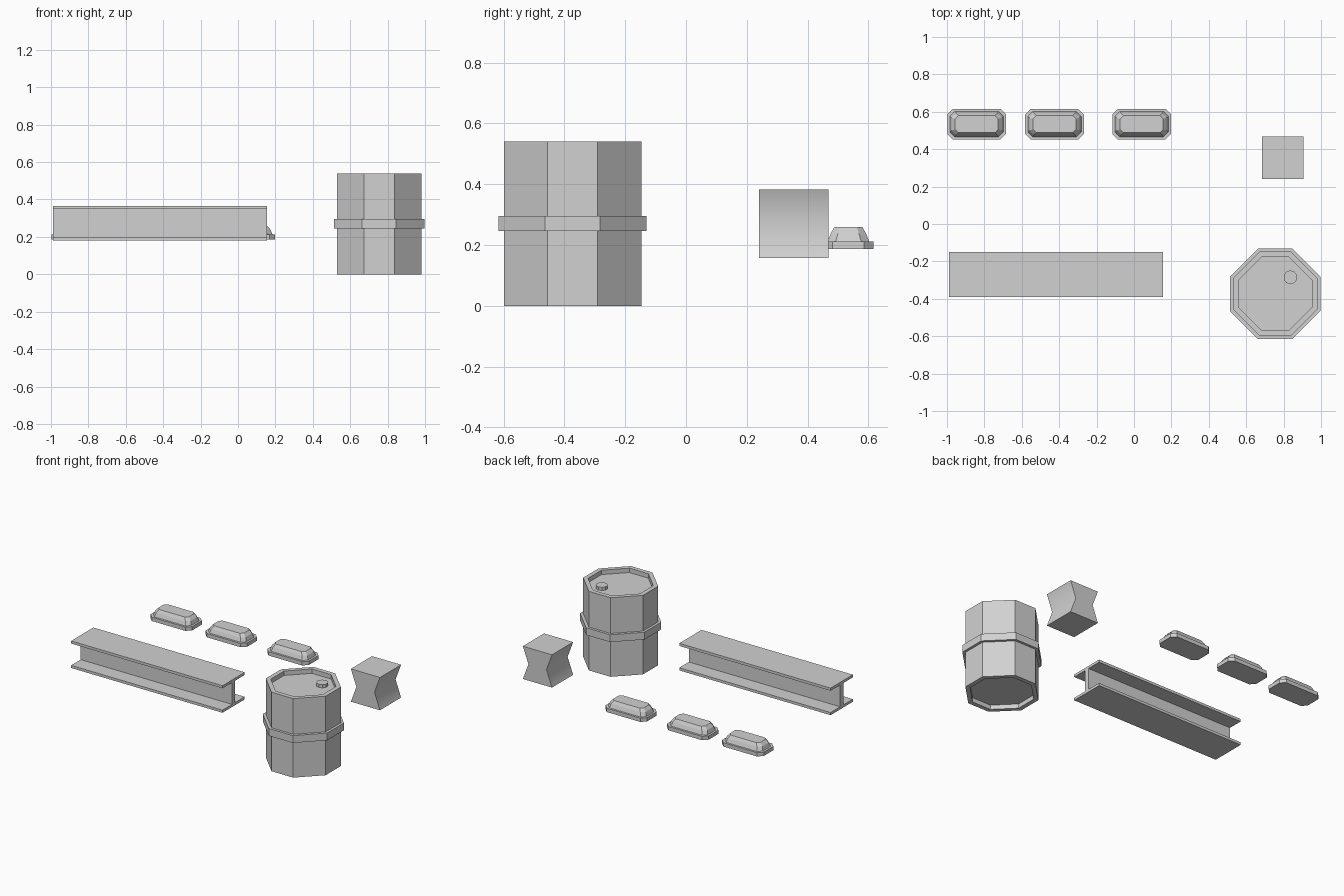
import bpy
import bmesh
from mathutils import Matrix

if "Cube" in bpy.data.objects:
    bpy.data.objects.remove(bpy.data.objects["Cube"])

grey = bpy.data.materials.new("plain grey")
grey.use_nodes = True
COLOUR = (0.64, 0.64, 0.64, 1)
grey.diffuse_color = COLOUR
grey.node_tree.nodes["Principled BSDF"].inputs["Base Color"].default_value = COLOUR


def make_object(name, bm, location):
    bmesh.ops.recalc_face_normals(bm, faces=bm.faces)
    mesh = bpy.data.meshes.new(name)
    bm.to_mesh(mesh)
    bm.free()
    mesh.materials.append(grey)
    obj = bpy.data.objects.new(name, mesh)
    obj.location = location
    bpy.context.collection.objects.link(obj)
    return obj


def octagon(hx, hy, cut):
    """Rectangle outline with its four corners cut off."""
    a, b = hx - cut, hy - cut
    return [(hx, -b), (hx, b), (a, hy), (-a, hy),
            (-hx, b), (-hx, -b), (-a, -hy), (a, -hy)]


def loft(rings):
    """Skin a stack of (half x, half y, corner cut, z) rings and cap both ends."""
    bm = bmesh.new()
    loops = [[bm.verts.new((x, y, z)) for x, y in octagon(hx, hy, cut)]
             for hx, hy, cut, z in rings]
    for low, high in zip(loops, loops[1:]):
        for i in range(len(low)):
            j = (i + 1) % len(low)
            bm.faces.new((low[i], low[j], high[j], high[i]))
    bm.faces.new(loops[0])
    bm.faces.new(loops[-1])
    return bm


# Drum: recessed ends and a raised band, as one stepped stack of rings
body, band, rim = (0.226, 0.144), (0.243, 0.152), (0.196, 0.124)
steps = [(rim, 0.03), (rim, 0), (body, 0), (body, 0.246), (band, 0.246),
         (band, 0.296), (body, 0.296), (body, 0.54), (rim, 0.54), (rim, 0.51)]
DRUM = (0.755, -0.373, 0)
make_object("drum", loft([(h, h, cut, z) for (h, cut), z in steps]), DRUM)

# Bung on the drum lid
bm = bmesh.new()
bmesh.ops.create_cone(bm, cap_ends=True, segments=10, radius1=0.037,
                      radius2=0.037, depth=0.022)
make_object("drum_bung", bm, (0.836, -0.285, 0.521))

# I-beam: extruded profile
bm = bmesh.new()
half, web, low, high, t = 0.12, 0.017, 0.181, 0.366, 0.018
right = [(half, low), (half, low + t), (web, low + t),
         (web, high - t), (half, high - t), (half, high)]
profile = right + [(-y, z) for y, z in reversed(right)]
end = bm.faces.new([bm.verts.new((-0.572, y, z)) for y, z in profile])
grown = bmesh.ops.extrude_face_region(bm, geom=[end], use_keep_orig=True)
bmesh.ops.translate(bm, vec=(1.144, 0, 0),
                    verts=[v for v in grown["geom"] if isinstance(v, bmesh.types.BMVert)])
make_object("i_beam", bm, (-0.416, -0.27, 0))

# Three ingots: slab base, ledge and tapered top
ingot = [(0.157, 0.082, 0.03, 0.186), (0.157, 0.082, 0.03, 0.212),
         (0.143, 0.068, 0.026, 0.212), (0.134, 0.058, 0.024, 0.238),
         (0.115, 0.046, 0.018, 0.259)]
for i, x in enumerate((-0.841, -0.425, 0.041)):
    make_object(f"ingot_{i + 1}", loft(ingot), (x, 0.534, 0))

# Pinched block: a cube whose sides narrow at half height
bm = bmesh.new()
bmesh.ops.create_cube(bm, size=1, matrix=Matrix.Diagonal((0.22, 0.228, 0.224, 1)))
bmesh.ops.subdivide_edges(bm, edges=[e for e in bm.edges
                                     if abs(e.verts[0].co.z - e.verts[1].co.z) > 0.1], cuts=1)
for v in bm.verts:
    if abs(v.co.z) < 0.01:
        v.co.x *= 0.62
block = make_object("pinched_block", bm, (0.795, 0.354, 0.27))
bpy.context.view_layer.objects.active = block
block.select_set(True)
bpy.ops.object.shade_smooth_by_angle(angle=0.9)
block.select_set(False)
